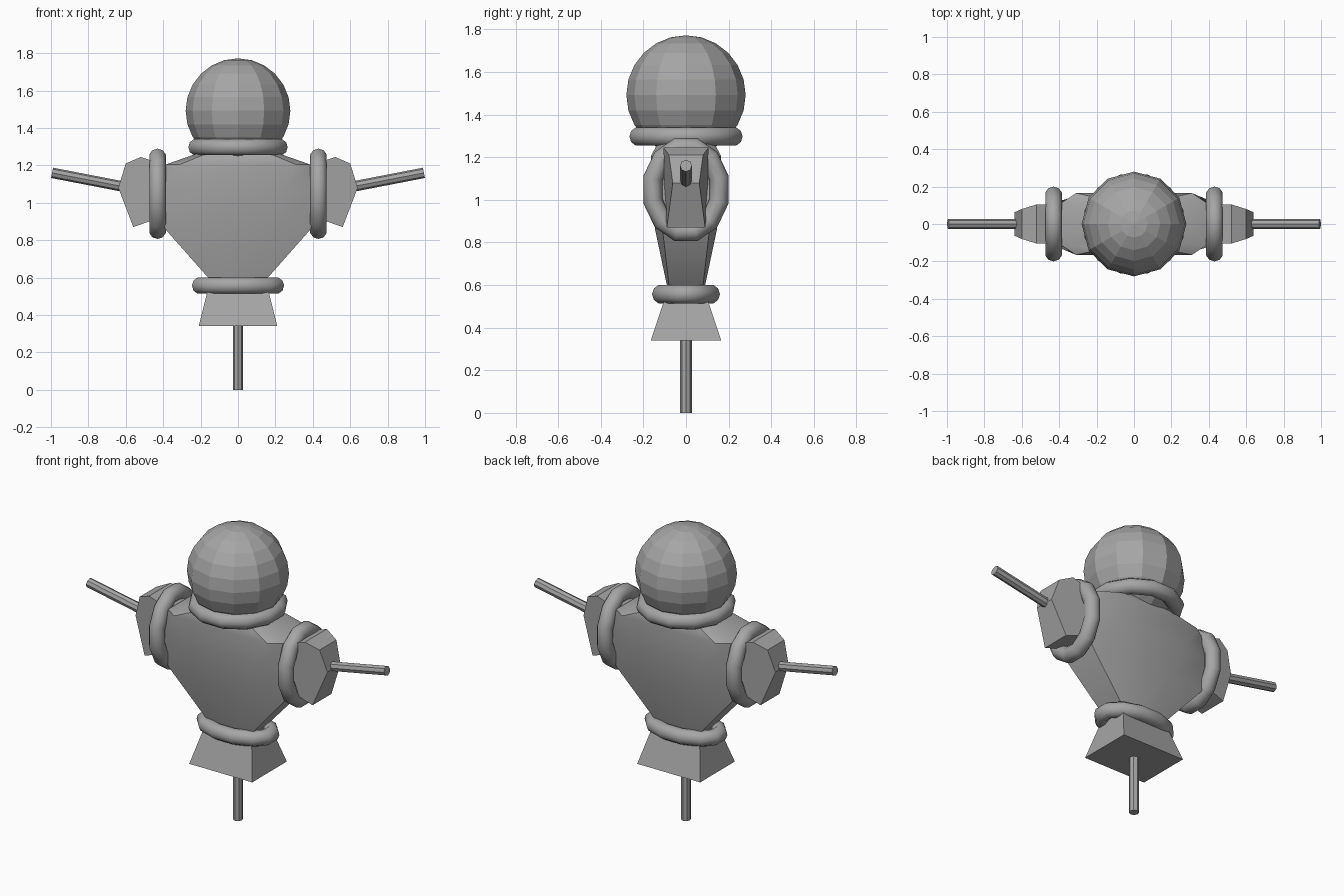
import bpy, bmesh, math
from mathutils import Vector, Matrix

if "Cube" in bpy.data.objects:
    bpy.data.objects.remove(bpy.data.objects["Cube"])

grey = bpy.data.materials.new("plain grey")
grey.diffuse_color = (0.38, 0.38, 0.38, 1)
grey.use_nodes = True
grey.node_tree.nodes["Principled BSDF"].inputs["Base Color"].default_value = grey.diffuse_color


def make(name, bm, smooth=None):
    bmesh.ops.recalc_face_normals(bm, faces=bm.faces)
    mesh = bpy.data.meshes.new(name)
    bm.to_mesh(mesh)
    bm.free()
    mesh.materials.append(grey)
    ob = bpy.data.objects.new(name, mesh)
    bpy.context.collection.objects.link(ob)
    if smooth:
        bpy.ops.object.select_all(action='DESELECT')
        bpy.context.view_layer.objects.active = ob
        ob.select_set(True)
        bpy.ops.object.shade_smooth_by_angle(angle=math.radians(smooth))
    return ob


def loft(name, sections, smooth=None):
    # skin a list of equal-length point rings and cap both ends
    bm = bmesh.new()
    rings = [[bm.verts.new(p) for p in s] for s in sections]
    n = len(rings[0])
    for a, b in zip(rings, rings[1:]):
        for i in range(n):
            j = (i + 1) % n
            bm.faces.new((a[i], a[j], b[j], b[i]))
    bm.faces.new(rings[0])
    bm.faces.new(rings[-1])
    return make(name, bm, smooth)


def ring(name, centre, rx, ry, minor, turn=None, sides=12, tube=10):
    # padded oval ring, rx and ry are outer radii
    bm = bmesh.new()
    rows = []
    for i in range(sides):
        a = 2 * math.pi * (i + 0.5) / sides
        row = []
        for k in range(tube):
            t = 2 * math.pi * k / tube
            d = minor * (math.cos(t) - 1)
            p = Vector(((rx + d) * math.cos(a), (ry + d) * math.sin(a), minor * math.sin(t)))
            row.append(bm.verts.new((turn @ p if turn else p) + Vector(centre)))
        rows.append(row)
    for i in range(sides):
        for k in range(tube):
            a, b, m = rows[i], rows[(i + 1) % sides], (k + 1) % tube
            bm.faces.new((a[k], b[k], b[m], a[m]))
    return make(name, bm, 50)


def stick(name, start, end, radius):
    start, end = Vector(start), Vector(end)
    axis = end - start
    bm = bmesh.new()
    bmesh.ops.create_cone(bm, cap_ends=True, segments=8, radius1=radius, radius2=radius,
                          depth=axis.length,
                          matrix=Matrix.Translation((start + end) / 2)
                          @ axis.to_track_quat('Z', 'Y').to_matrix().to_4x4())
    return make(name, bm)


def section(z, xo, yo, xi, yi):
    # eight-sided slice: narrow flank corners, fuller front and back corners
    q = [(xo, yo), (xi, yi), (-xi, yi), (-xo, yo)]
    return [(x, y, z) for x, y in q] + [(x, -y, z) for x, y in reversed(q)]


# head
bm = bmesh.new()
bmesh.ops.create_uvsphere(bm, u_segments=12, v_segments=12, radius=0.28,
                          matrix=Matrix.Translation((0, 0, 1.492)))
make("head", bm)

# torso and flared hem
loft("torso", [section(0.56, 0.13, 0.07, 0.05, 0.08),
               section(0.60, 0.16, 0.08, 0.06, 0.09),
               section(0.86, 0.39, 0.11, 0.15, 0.145),
               section(1.06, 0.43, 0.115, 0.24, 0.165),
               section(1.205, 0.385, 0.115, 0.31, 0.165),
               section(1.27, 0.20, 0.10, 0.15, 0.13)], 32)
loft("hem", [[(x * w, y * d, z) for x, y in ((1, 1), (-1, 1), (-1, -1), (1, -1))]
             for z, w, d in ((0.34, 0.21, 0.165), (0.58, 0.15, 0.085))])

# padded rings
ring("neck_ring", (0, 0, 1.297), 0.275, 0.275, 0.045)
ring("waist_ring", (0, 0, 0.557), 0.255, 0.165, 0.045)
upright = Matrix.Rotation(math.pi / 2, 3, 'Y')

# shoulder profile as (x, z, half depth)
profile = [(0.36, 1.19, 0.10), (0.52, 1.245, 0.105), (0.60, 1.21, 0.08),
           (0.64, 1.08, 0.062), (0.56, 0.87, 0.09), (0.36, 0.94, 0.10)]
for s, side in ((-1, "left"), (1, "right")):
    ring(side + "_shoulder_ring", (s * 0.43, 0, 1.048), 0.25, 0.207, 0.046, upright)
    loft(side + "_shoulder", [[(s * x, d * y, z) for x, z, y in profile] for d in (-1, 1)])
    stick(side + "_arm_stick", (s * 0.58, 0, 1.08), (s * 0.994, 0, 1.16), 0.028)

# support stick
stick("support_stick", (0, 0, 0), (0, 0, 0.36), 0.028)
